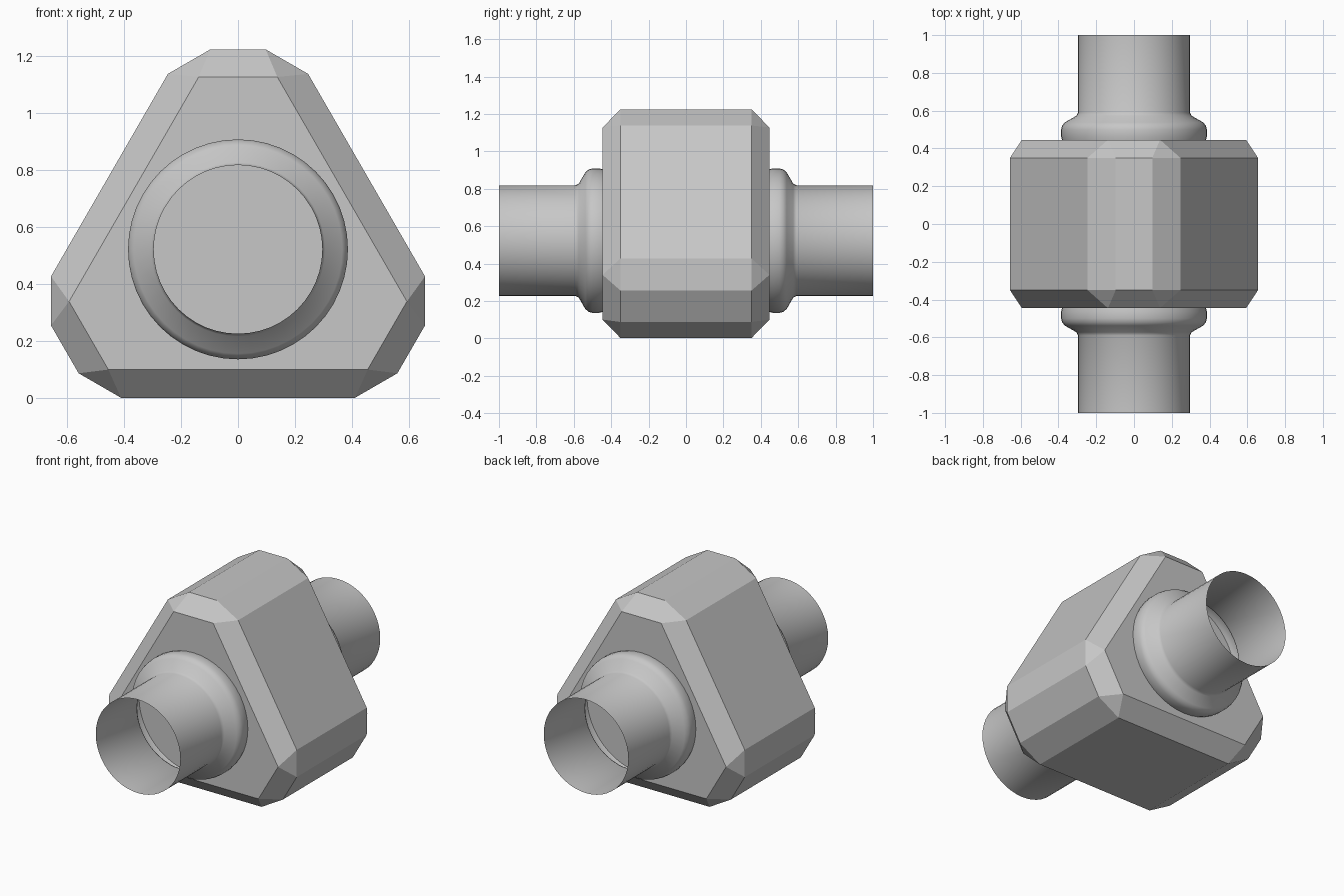
import bpy
import bmesh
from math import cos, sin, pi
from mathutils import Vector

cube = bpy.data.objects.get("Cube")
if cube:
    bpy.data.objects.remove(cube, do_unlink=True)

AXIS_Z = 0.523

# Single grey finish
grey = bpy.data.materials.new("plain grey")
grey.use_nodes = True
colour = (0.57, 0.57, 0.57, 1)
grey.diffuse_color = colour
grey.node_tree.nodes["Principled BSDF"].inputs["Base Color"].default_value = colour


def make_object(name, bm):
    bmesh.ops.recalc_face_normals(bm, faces=bm.faces)
    mesh = bpy.data.meshes.new(name)
    bm.to_mesh(mesh)
    bm.free()
    mesh.materials.append(grey)
    obj = bpy.data.objects.new(name, mesh)
    bpy.context.collection.objects.link(obj)
    return obj


def three_fold(bm, points, y):
    """Repeat one corner's points around the axis, at depth y."""
    for k in range(3):
        a = k * 2 * pi / 3
        for x, z in points:
            for px in (x, -x):
                bm.verts.new((px * cos(a) + z * sin(a), y,
                              AXIS_Z - px * sin(a) + z * cos(a)))


# Triangular body: blunt corners, chamfered all round
bm = bmesh.new()
for side in (-1, 1):
    three_fold(bm, [(0.097, 0.702), (0.246, 0.616)], side * 0.35)
    three_fold(bm, [(0.138, 0.605)], side * 0.446)
bmesh.ops.convex_hull(bm, input=bm.verts)
bmesh.ops.dissolve_limit(bm, angle_limit=0.03, verts=bm.verts, edges=bm.edges)
make_object("body", bm)

# Open pipes with a rounded collar, as (radius, distance from centre)
profile = [(0.38, 0.44), (0.386, 0.465), (0.386, 0.50), (0.381, 0.52),
           (0.366, 0.538), (0.305, 0.573), (0.296, 0.59), (0.296, 1.0)]
for name, side in (("front_pipe", -1), ("back_pipe", 1)):
    bm = bmesh.new()
    verts = [bm.verts.new((r, side * y, AXIS_Z)) for r, y in profile]
    edges = [bm.edges.new(pair) for pair in zip(verts, verts[1:])]
    bmesh.ops.spin(bm, geom=verts + edges, cent=(0, 0, AXIS_Z), axis=(0, 1, 0),
                   angle=2 * pi, steps=48, use_duplicate=False)
    bmesh.ops.remove_doubles(bm, verts=bm.verts, dist=0.0005)
    bmesh.ops.recalc_face_normals(bm, faces=bm.faces)
    # Make the open shell face away from the axis
    bm.normal_update()
    face = max(bm.faces, key=lambda f: side * f.calc_center_median().y)
    centre = face.calc_center_median()
    inward = face.normal.dot(Vector((centre.x, 0, centre.z - AXIS_Z))) < 0
    pipe = make_object(name, bm)
    if inward:
        pipe.data.flip_normals()
    pipe.data.shade_smooth()
